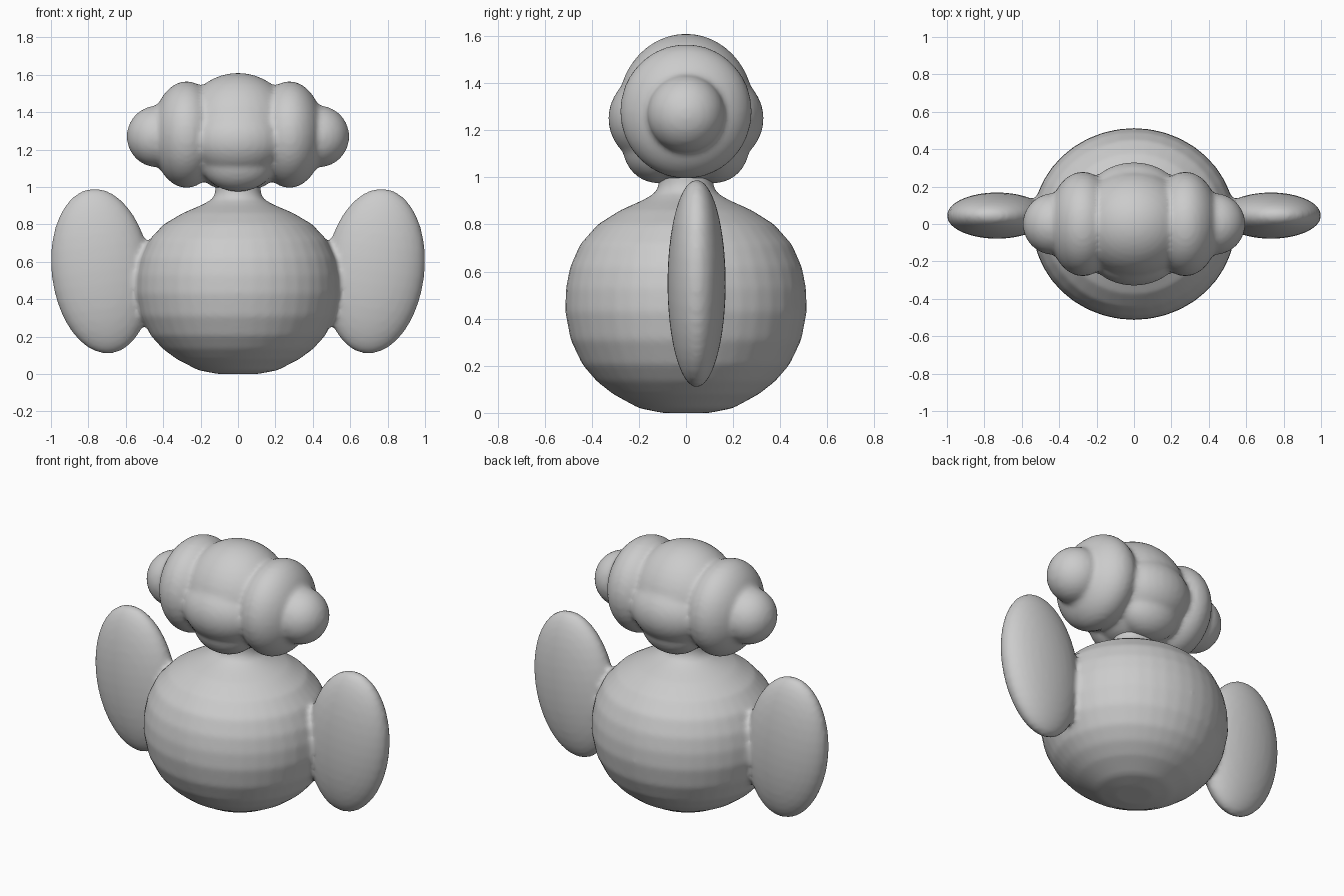
import bpy, bmesh, math
from mathutils import Matrix

if "Cube" in bpy.data.objects:
    bpy.data.objects.remove(bpy.data.objects["Cube"])


def add_ellipsoid(bm, center, radii, tilt=0.0, seg=32):
    m = (Matrix.Translation(center) @ Matrix.Rotation(tilt, 4, 'Y')
         @ Matrix.Diagonal((*radii, 1.0)))
    bmesh.ops.create_uvsphere(bm, u_segments=seg, v_segments=seg // 2 + 4,
                              radius=1.0, matrix=m)


def add_lathe(bm, profile, x_scale, seg=40):
    rings = []
    for r, z in profile:
        rings.append([bm.verts.new((r * x_scale * math.cos(2 * math.pi * i / seg),
                                    r * math.sin(2 * math.pi * i / seg), z))
                      for i in range(seg)])
    for a, b in zip(rings, rings[1:]):
        for i in range(seg):
            j = (i + 1) % seg
            bm.faces.new((a[i], a[j], b[j], b[i]))
    bm.faces.new(rings[0][::-1])
    bm.faces.new(rings[-1])


def finish(bm, name, voxel, smooth):
    me = bpy.data.meshes.new(name)
    bm.to_mesh(me)
    bm.free()
    ob = bpy.data.objects.new(name, me)
    bpy.context.collection.objects.link(ob)
    # Fuse the overlapping volumes into one soft skin
    rm = ob.modifiers.new("fuse", 'REMESH')
    rm.mode = 'VOXEL'
    rm.voxel_size = voxel
    rm.use_smooth_shade = True
    sm = ob.modifiers.new("soften", 'SMOOTH')
    sm.factor = 0.5
    sm.iterations = smooth
    return ob


# Round body with short neck, and two tilted paddle wings
bm = bmesh.new()
add_lathe(bm, [(0.10, 0.0), (0.20, 0.02), (0.31, 0.08), (0.38, 0.135),
               (0.44, 0.205), (0.49, 0.31), (0.513, 0.43), (0.51, 0.53),
               (0.492, 0.62), (0.45, 0.715), (0.375, 0.80), (0.28, 0.86),
               (0.18, 0.905), (0.13, 0.935), (0.115, 0.97), (0.115, 1.06)], 1.06)
for s in (-1, 1):
    add_ellipsoid(bm, (0.732 * s, 0.045, 0.55), (0.266, 0.124, 0.444),
                  tilt=math.radians(7) * s)
finish(bm, "body_and_wings", 0.016, 4)

# Lumpy cloud-shaped head
bm = bmesh.new()
add_ellipsoid(bm, (0, 0, 1.29), (0.31, 0.29, 0.32))
for t in (-1, 1):
    add_ellipsoid(bm, (0, 0.12 * t, 1.25), (0.26, 0.21, 0.20))
    add_ellipsoid(bm, (0, 0.12 * t, 1.135), (0.20, 0.15, 0.16))
for s in (-1, 1):
    add_ellipsoid(bm, (0.275 * s, 0, 1.28), (0.185, 0.28, 0.285))
    add_ellipsoid(bm, (0.43 * s, 0, 1.27), (0.165, 0.165, 0.165))
finish(bm, "cloud_head", 0.016, 4)
